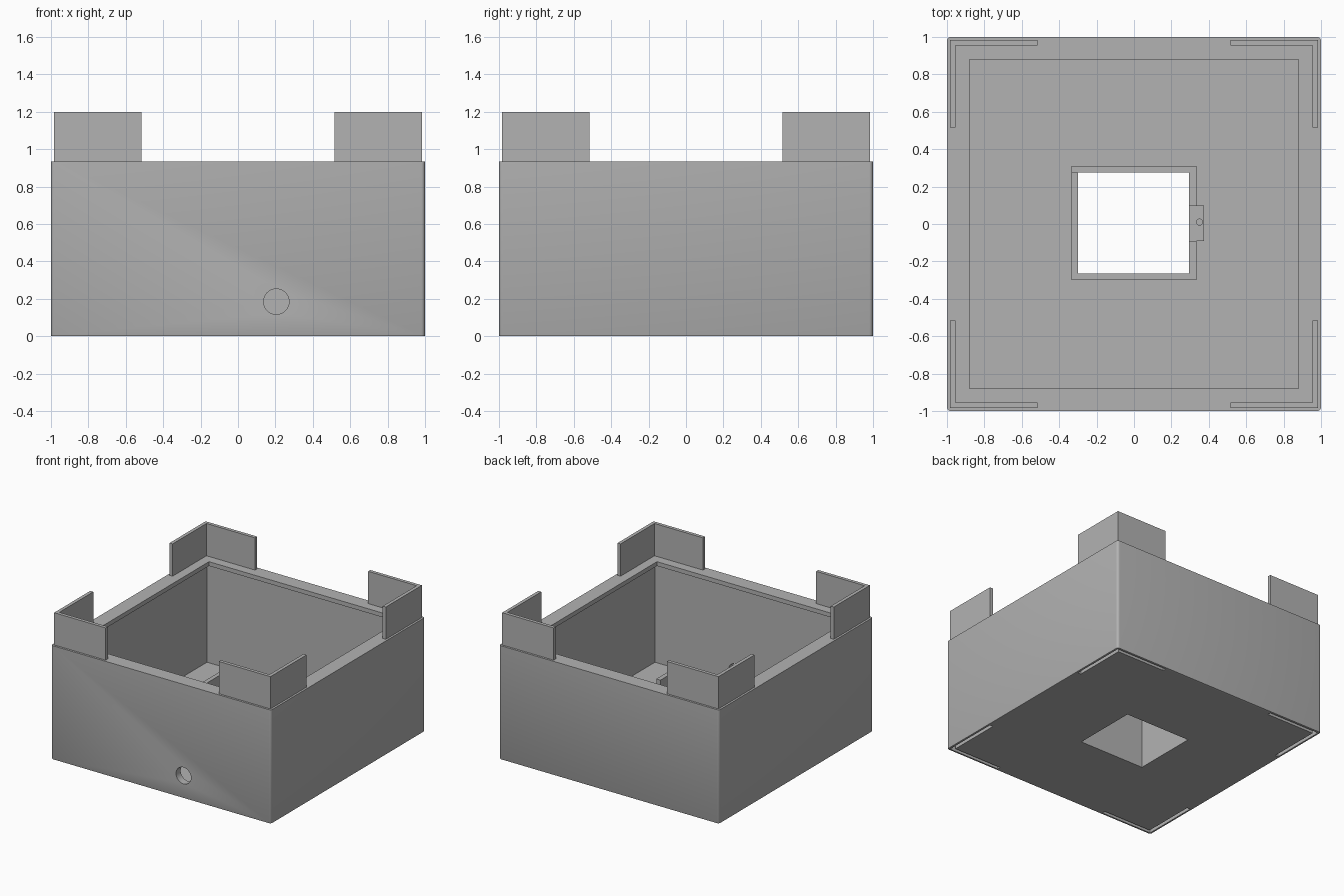
import bpy
import bmesh
import math
from mathutils import Matrix, Vector

if "Cube" in bpy.data.objects:
    bpy.data.objects.remove(bpy.data.objects["Cube"])

gray = bpy.data.materials.new("plain gray")
gray.diffuse_color = (0.45, 0.45, 0.45, 1)
gray.use_nodes = True
gray.node_tree.nodes["Principled BSDF"].inputs["Base Color"].default_value = gray.diffuse_color

RIM, FLOOR, WALL = 0.935, 0.07, 0.94      # rim height, floor top, inner wall face
T_IN, T_OUT, T_END = 0.955, 0.983, 0.515  # corner tab section
TAB_TOP = 1.2


def finish(bm, name):
    bmesh.ops.recalc_face_normals(bm, faces=bm.faces)
    me = bpy.data.meshes.new(name)
    bm.to_mesh(me)
    bm.free()
    me.materials.append(gray)
    ob = bpy.data.objects.new(name, me)
    bpy.context.collection.objects.link(ob)
    return ob


def box(name, x0, x1, y0, y1, z0, z1):
    bm = bmesh.new()
    m = Matrix.Translation(((x0 + x1) / 2, (y0 + y1) / 2, (z0 + z1) / 2))
    bmesh.ops.create_cube(bm, size=1, matrix=m @ Matrix.Diagonal((x1 - x0, y1 - y0, z1 - z0, 1)))
    return finish(bm, name)


def prism(name, points, z0, z1):
    bm = bmesh.new()
    face = bm.faces.new([bm.verts.new((x, y, z0)) for x, y in points])
    ext = bmesh.ops.extrude_face_region(bm, geom=[face])
    top = [v for v in ext["geom"] if isinstance(v, bmesh.types.BMVert)]
    bmesh.ops.translate(bm, verts=top, vec=(0, 0, z1 - z0))
    return finish(bm, name)


def cylinder(name, center, radius, depth, axis):
    bm = bmesh.new()
    rot = Vector(axis).to_track_quat('Z', 'Y').to_matrix().to_4x4()
    bmesh.ops.create_cone(bm, cap_ends=True, segments=48, radius1=radius, radius2=radius,
                          depth=depth, matrix=Matrix.Translation(center) @ rot)
    return finish(bm, name)


def cut(ob, cutters):
    for c in cutters:
        mod = ob.modifiers.new("cut", 'BOOLEAN')
        mod.operation, mod.solver, mod.object = 'DIFFERENCE', 'EXACT', c
    bpy.context.view_layer.update()
    me = bpy.data.meshes.new_from_object(ob.evaluated_get(bpy.context.evaluated_depsgraph_get()))
    ob.modifiers.clear()
    ob.data = me
    for c in cutters:
        bpy.data.objects.remove(c)


def corner_l(name, sx, sy, z0, z1):
    pts = [(T_OUT, T_OUT), (T_END, T_OUT), (T_END, T_IN),
           (T_IN, T_IN), (T_IN, T_END), (T_OUT, T_END)]
    return prism(name, [(sx * x, sy * y) for x, y in pts], z0, z1)


# Housing block with rounded upright edges and a small bottom edge break
bm = bmesh.new()
bmesh.ops.create_cube(bm, size=1, matrix=Matrix.Translation((0, 0, RIM / 2)) @ Matrix.Diagonal((2, 2, RIM, 1)))
upright = [e for e in bm.edges if abs(e.verts[0].co.z - e.verts[1].co.z) > 0.1]
bmesh.ops.bevel(bm, geom=upright, offset=0.02, segments=5, profile=0.5, affect='EDGES')
bottom = [e for e in bm.edges if all(v.co.z < 0.001 for v in e.verts)]
bmesh.ops.bevel(bm, geom=bottom, offset=0.006, segments=2, profile=0.5, affect='EDGES')
housing = finish(bm, "housing")

# Cavity, lip opening, floor window, cable hole and corner sockets
corners = [(sx, sy) for sx in (-1, 1) for sy in (-1, 1)]
cut(housing, [
    box("cavity", -WALL, WALL, -WALL, WALL, FLOOR, RIM - 0.035),
    box("lip_opening", -0.88, 0.88, -0.88, 0.88, 0.5, 1.1),
    box("window", -0.3, 0.295, -0.265, 0.275, -0.1, 0.3),
    cylinder("cable_hole", (0.205, -0.95, 0.185), 0.068, 0.3, (0, 1, 0)),
] + [corner_l("socket", sx, sy, -0.05, 0.265) for sx, sy in corners])

# Corner tabs standing on the rim
for sx, sy in corners:
    corner_l("corner_tab", sx, sy, RIM, TAB_TOP)

# Window collar: tall on the left and front, low on the back and right
prism("tall_collar", [(-0.335, 0.275), (-0.335, -0.3), (0.333, -0.3), (0.333, -0.09),
                      (0.295, -0.09), (0.295, -0.265), (-0.3, -0.265), (-0.3, 0.275)], FLOOR, 0.42)
prism("low_collar", [(-0.335, 0.275), (-0.335, 0.31), (0.333, 0.31), (0.333, 0.1),
                     (0.295, 0.1), (0.295, 0.275)], FLOOR, 0.15)

# Screw mount beside the window
mount = box("screw_mount", 0.295, 0.375, -0.09, 0.1, FLOOR, 0.2)
cut(mount, [cylinder("screw_hole", (0.35, 0.01, 0.2), 0.016, 0.2, (0, 0, 1))])

# Smooth the round surfaces, keep edges sharp
for ob in bpy.context.collection.objects:
    ob.select_set(True)
bpy.context.view_layer.objects.active = housing
bpy.ops.object.shade_smooth_by_angle(angle=math.radians(30))
